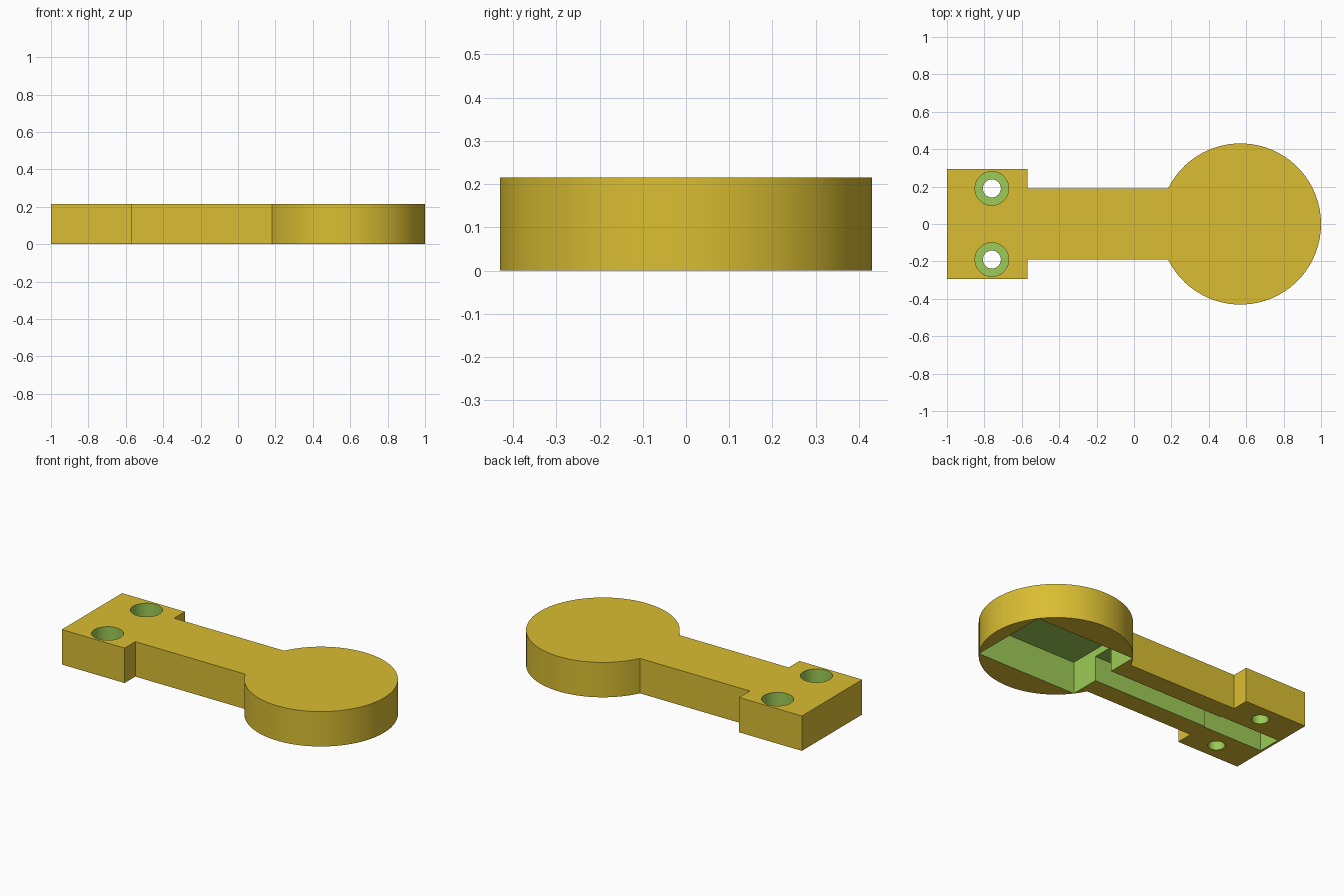
import bpy, bmesh, math

old = bpy.data.objects.get("Cube")
if old:
    bpy.data.objects.remove(old, do_unlink=True)


def material(name, rgb):
    m = bpy.data.materials.new(name)
    m.use_nodes = True
    m.diffuse_color = (*rgb, 1)
    m.node_tree.nodes["Principled BSDF"].inputs["Base Color"].default_value = (*rgb, 1)
    return m


GOLD = material("gold", (0.70, 0.515, 0.032))
GREEN = material("leaf_green", (0.337, 0.597, 0.095))


def prism(name, outline, z0, z1, slot):
    """Extrude a flat outline from z0 to z1."""
    bm = bmesh.new()
    face = bm.faces.new([bm.verts.new((x, y, z0)) for x, y in outline])
    top = bmesh.ops.extrude_face_region(bm, geom=[face])["geom"]
    verts = [v for v in top if isinstance(v, bmesh.types.BMVert)]
    bmesh.ops.translate(bm, verts=verts, vec=(0, 0, z1 - z0))
    bmesh.ops.recalc_face_normals(bm, faces=bm.faces)
    for f in bm.faces:
        f.material_index = slot
    mesh = bpy.data.meshes.new(name)
    bm.to_mesh(mesh)
    bm.free()
    mesh.materials.append(GOLD)
    mesh.materials.append(GREEN)
    ob = bpy.data.objects.new(name, mesh)
    bpy.context.collection.objects.link(ob)
    return ob


def mirrored(points):
    """Close a half outline by mirroring it across y = 0."""
    return points + [(x, -y) for x, y in reversed(points)]


def circle(cx, cy, r, n=64):
    return [(cx + r * math.cos(2 * math.pi * i / n),
             cy + r * math.sin(2 * math.pi * i / n)) for i in range(n)]


HEIGHT = 0.216
DISC_X, DISC_R = 0.569, 0.431
BLOCK_X, BLOCK_Y, BAR_Y = -0.57, 0.295, 0.19

# Outer body: mounting block, bar and round head in one outline
start = math.pi - math.asin(BAR_Y / DISC_R)
steps = 60
arc = [(DISC_X + DISC_R * math.cos(start * (1 - 2 * i / steps)),
        DISC_R * math.sin(start * (1 - 2 * i / steps))) for i in range(steps + 1)]
outline = ([(-1, -BLOCK_Y), (-1, BLOCK_Y), (BLOCK_X, BLOCK_Y), (BLOCK_X, BAR_Y)]
           + arc + [(BLOCK_X, -BAR_Y), (BLOCK_X, -BLOCK_Y)])
body = prism("paddle_body", outline, 0, HEIGHT, 0)

# Underside pocket in the round head
cutters = [prism("head_pocket_cutter",
                 mirrored([(DISC_X - 0.345, 0.256), (DISC_X + 0.345, 0.256)]),
                 -0.1, 0.2, 1)]

# Underside channel, a little wider within the block
cutters.append(prism("channel_cutter",
                     mirrored([(-0.985, 0.075), (BLOCK_X, 0.075),
                               (BLOCK_X, 0.068), (0.4, 0.068)]),
                     -0.1, 0.155, 1))

# Screw holes with wide recesses from above
for side in (-1, 1):
    cutters.append(prism("screw_recess_cutter", circle(-0.76, side * 0.19, 0.09),
                         0.085, 0.4, 1))
    cutters.append(prism("screw_hole_cutter", circle(-0.76, side * 0.19, 0.048),
                         -0.1, 0.3, 1))

for cutter in cutters:
    cutter.hide_render = True
    mod = body.modifiers.new(cutter.name, 'BOOLEAN')
    mod.operation = 'DIFFERENCE'
    mod.solver = 'EXACT'
    mod.object = cutter

# Bake the cuts and discard the cutters
graph = bpy.context.evaluated_depsgraph_get()
baked = bpy.data.meshes.new_from_object(body.evaluated_get(graph))
body.modifiers.clear()
body.data = baked
for cutter in cutters:
    bpy.data.objects.remove(cutter, do_unlink=True)

# Smooth the round walls, keep the edges crisp
bpy.ops.object.select_all(action='DESELECT')
body.select_set(True)
bpy.context.view_layer.objects.active = body
bpy.ops.object.shade_smooth_by_angle(angle=math.radians(30))
